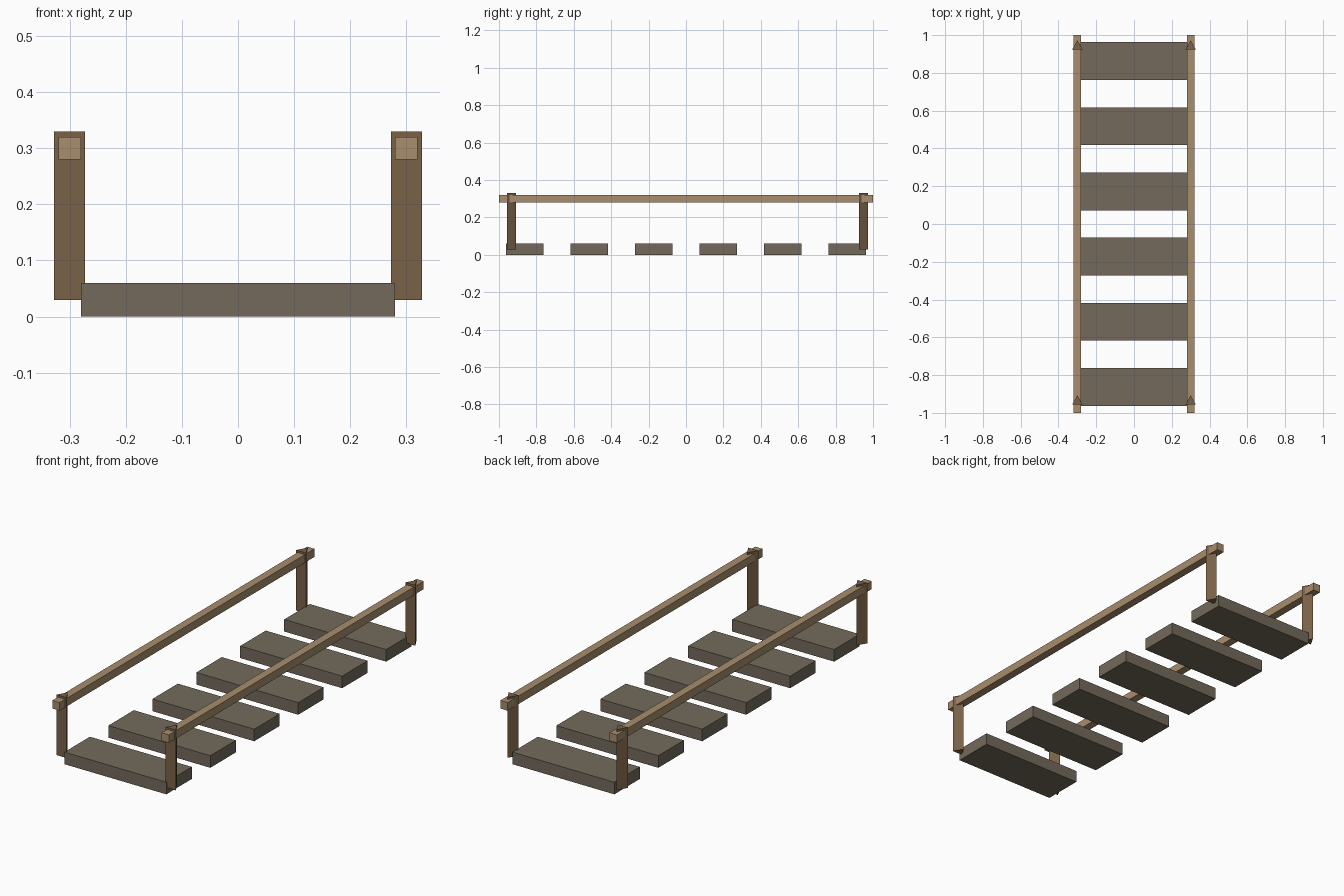
import bpy, bmesh, math

if "Cube" in bpy.data.objects:
    bpy.data.objects.remove(bpy.data.objects["Cube"])

def material(name, rgb):
    m = bpy.data.materials.new(name)
    lin = [(c / 255 / 12.92) if c / 255 <= 0.04045 else ((c / 255 + 0.055) / 1.055) ** 2.4 for c in rgb]
    m.diffuse_color = (*lin, 1)
    m.use_nodes = True
    m.node_tree.nodes["Principled BSDF"].inputs["Base Color"].default_value = m.diffuse_color
    return m

PLANK = material("weathered grey wood", (115, 106, 92))
POST = material("dark brown wood", (122, 98, 72))
RAIL = material("tan rope wood", (168, 141, 109))

def prism(name, outline, z0, z1, mat):
    """Extrude an xy outline (counter-clockwise) from z0 to z1."""
    bm = bmesh.new()
    face = bm.faces.new([bm.verts.new((x, y, z0)) for x, y in outline])
    top = bmesh.ops.extrude_face_region(bm, geom=[face])["geom"]
    bmesh.ops.translate(bm, vec=(0, 0, z1 - z0),
                        verts=[v for v in top if isinstance(v, bmesh.types.BMVert)])
    bmesh.ops.recalc_face_normals(bm, faces=bm.faces)
    me = bpy.data.meshes.new(name)
    bm.to_mesh(me)
    bm.free()
    me.materials.append(mat)
    bpy.context.collection.objects.link(bpy.data.objects.new(name, me))

def rect(x, y, w, d):
    return [(x - w/2, y - d/2), (x + w/2, y - d/2), (x + w/2, y + d/2), (x - w/2, y + d/2)]

# Six evenly spaced planks
for i in range(6):
    prism(f"plank_{i + 1}", rect(0, (i - 2.5) * 0.345, 0.56, 0.2), 0, 0.06, PLANK)

# Hand rails and three-sided posts on both sides
for side, x in (("left", -0.3), ("right", 0.3)):
    prism(f"{side}_rail", rect(x, 0, 0.04, 2), 0.28, 0.32, RAIL)
    for end, y in (("front", -0.94), ("back", 0.94)):
        tri = [(x + 0.032 * math.cos(math.radians(a)), y + 0.032 * math.sin(math.radians(a)))
               for a in (90, 210, 330)]
        prism(f"{end}_{side}_post", tri, 0.03, 0.33, POST)
